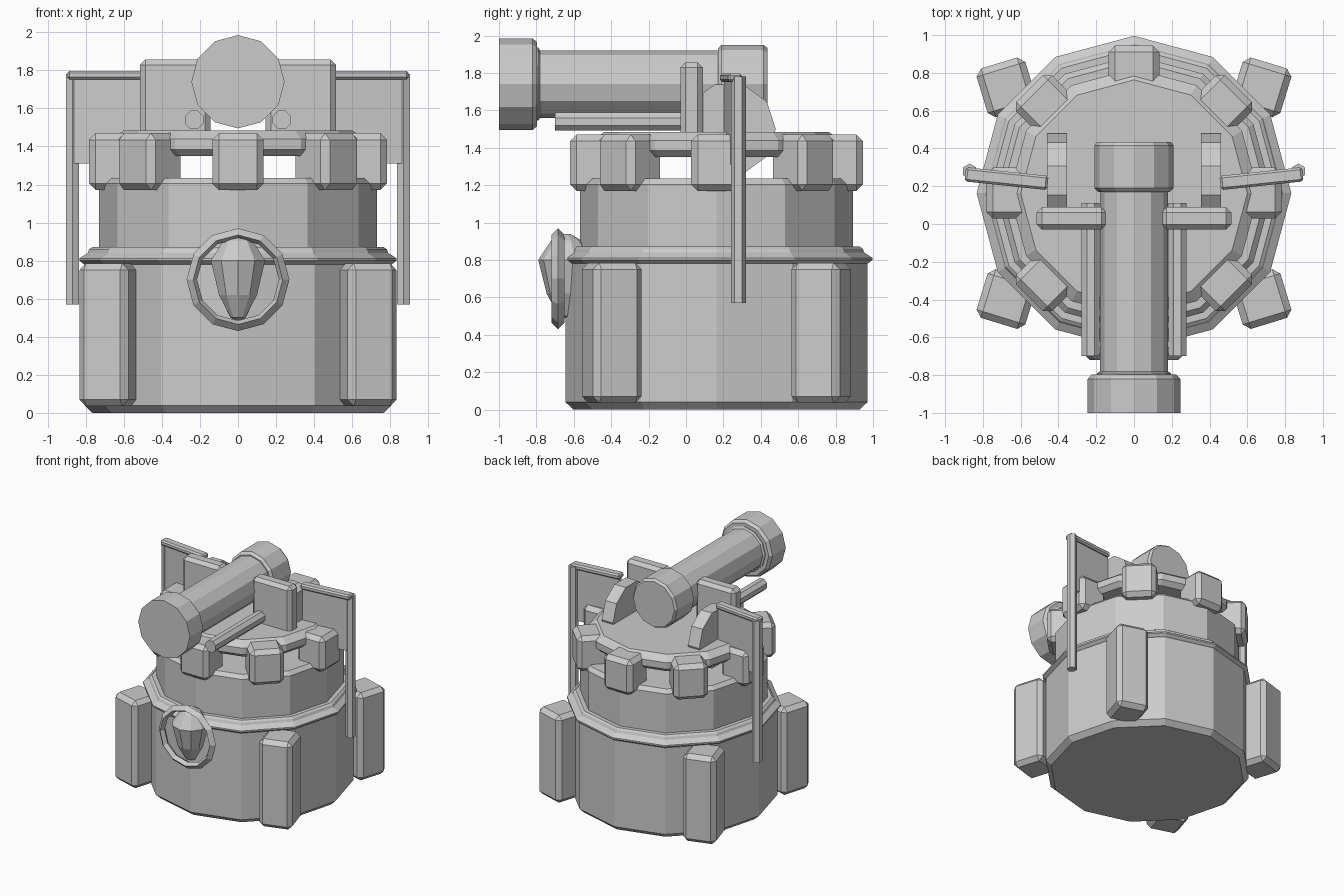
import bpy, bmesh, math
from mathutils import Matrix, Vector

if "Cube" in bpy.data.objects:
    bpy.data.objects.remove(bpy.data.objects["Cube"])

CY = 0.163  # tower axis


def finish(bm, name, mat):
    bmesh.ops.transform(bm, matrix=mat, verts=bm.verts)
    bmesh.ops.recalc_face_normals(bm, faces=bm.faces)
    me = bpy.data.meshes.new(name)
    bm.to_mesh(me)
    bm.free()
    ob = bpy.data.objects.new(name, me)
    bpy.context.collection.objects.link(ob)
    return ob


def place(loc, rx=0, ry=0, rz=0):
    return (Matrix.Translation(Vector(loc)) @ Matrix.Rotation(math.radians(rz), 4, 'Z')
            @ Matrix.Rotation(math.radians(ry), 4, 'Y') @ Matrix.Rotation(math.radians(rx), 4, 'X'))


def lathe(name, profile, n, mat, closed=False, phase=0.0):
    """Turn (radius, height) points about local z with n flat sides."""
    bm = bmesh.new()
    rings = []
    for r, h in profile:
        rings.append([bm.verts.new((r * math.cos(phase + 2 * math.pi * i / n),
                                    r * math.sin(phase + 2 * math.pi * i / n), h)) for i in range(n)])
    pairs = list(zip(rings, rings[1:]))
    if closed:
        pairs.append((rings[-1], rings[0]))
    else:
        bm.faces.new(rings[0])
        bm.faces.new(rings[-1])
    for a, b in pairs:
        for i in range(n):
            j = (i + 1) % n
            bm.faces.new((a[i], a[j], b[j], b[i]))
    return finish(bm, name, mat)


def block(name, size, mat, bevel=0.0):
    bm = bmesh.new()
    bmesh.ops.create_cube(bm, size=1, matrix=Matrix.Diagonal((*size, 1)))
    if bevel:
        bmesh.ops.bevel(bm, geom=bm.edges[:], offset=bevel, segments=1, affect='EDGES', profile=0.5)
    return finish(bm, name, mat)


# Tower drum, collar, upper drum and gun platform
axis = place((0, CY, 0))
lathe("tower_base", [(0.765, 0), (0.807, 0.04), (0.807, 0.80)], 12, axis)
lathe("tower_collar", [(0.79, 0.77), (0.815, 0.785), (0.833, 0.80), (0.833, 0.812), (0.79, 0.84),
                       (0.782, 0.86), (0.765, 0.872), (0.70, 0.872)], 12, axis)
lathe("upper_drum", [(0.73, 0.80), (0.73, 1.205), (0.70, 1.235)], 12, axis)
lathe("gun_platform", [(0.62, 1.35), (0.66, 1.385), (0.66, 1.44), (0.60, 1.485)], 12, axis)

# Battlement blocks
for i in range(8):
    a = 45 * i
    c = math.radians(a)
    block("battlement", (0.255, 0.27, 0.30),
          place((0.655 * math.cos(c), CY + 0.655 * math.sin(c), 1.32), rz=a), 0.035)

# Corner buttresses
for sx in (1, -1):
    for sy in (1, -1):
        block("buttress", (0.27, 0.27, 0.75),
              place((sx * 0.675, CY + sy * 0.56, 0.41), rz=-17 * sx * sy), 0.035)

# Cannon: muzzle, barrel and breech along y
gun = place((0, 0, 1.74), rx=-90)
lathe("muzzle", [(0.245, -1.0), (0.245, -0.82), (0.225, -0.797)], 12, gun)
lathe("barrel", [(0.195, -0.82), (0.195, -0.79), (0.18, -0.78), (0.18, 0.20)], 12, gun)
lathe("breech", [(0.19, 0.17), (0.21, 0.19), (0.21, 0.415), (0.195, 0.435)], 12, gun)

for s in (1, -1):
    # Recoil rods, shield plates and wheels
    lathe("recoil_rod", [(0.052, -0.70), (0.052, 0.11)], 8,
          place((s * 0.23, 0, 1.54), rx=-90), phase=math.pi / 8)
    block("gun_shield", (0.37, 0.12, 0.40), place((s * 0.33, 0.03, 1.657)), 0.028)
    lathe("gun_wheel", [(0.25, -0.053), (0.25, 0.053)], 10,
          place((s * 0.408, 0.23, 1.50), ry=90), phase=math.pi / 2)

    # Banner pole, cross bar and cloth
    lathe("banner_pole", [(0.04, 0.57), (0.04, 1.78)], 6,
          place((s * 0.87, 0.28, 0)), phase=math.pi / 2)
    block("banner_bar", (0.44, 0.075, 0.045), place((s * 0.675, 0.24, 1.775), rz=s * 6), 0.012)
    block("banner_cloth", (0.41, 0.03, 0.46), place((s * 0.67, 0.24, 1.54), rz=s * 6))

# Front lantern: faceted gem inside a ring
lathe("gem", [(0.02, 0.94), (0.08, 0.905), (0.15, 0.80), (0.105, 0.62), (0.04, 0.50), (0.01, 0.49)],
      10, place((0, -0.64, 0)), phase=math.pi / 2)
lathe("gem_ring", [(0.27, 0), (0.235, 0.035), (0.215, 0.0), (0.235, -0.035)], 12,
      place((0, -0.685, 0.70), rx=90), closed=True)
